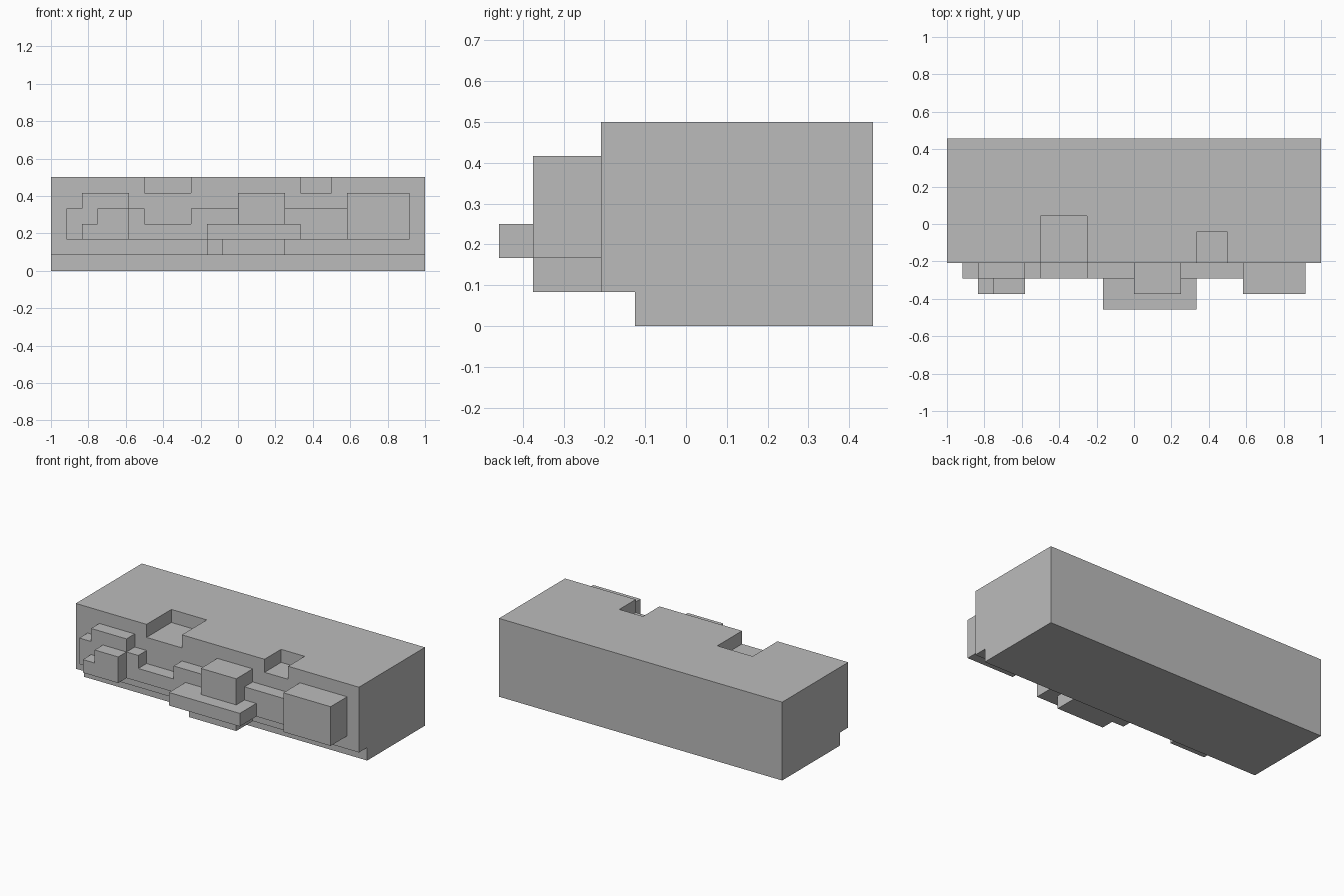
import bpy
import bmesh
from mathutils import Vector

U = 1 / 12  # grid module

if "Cube" in bpy.data.objects:
    bpy.data.objects.remove(bpy.data.objects["Cube"], do_unlink=True)

grey = bpy.data.materials.new("plain_grey")
grey.use_nodes = True
colour = (0.5, 0.5, 0.5, 1)
grey.diffuse_color = colour
grey.node_tree.nodes["Principled BSDF"].inputs["Base Color"].default_value = colour


def prism(name, outline, axis, start, end):
    """Extrude a flat outline along x or y, in grid modules."""
    def place(a, b, depth):
        return Vector((depth, a, b) if axis == "x" else (a, depth, b)) * U

    bm = bmesh.new()
    face = bm.faces.new([bm.verts.new(place(a, b, start)) for a, b in outline])
    side = bmesh.ops.extrude_face_region(bm, geom=[face])["geom"]
    shift = place(0, 0, end - start)
    verts = [v for v in side if isinstance(v, bmesh.types.BMVert)]
    bmesh.ops.translate(bm, verts=verts, vec=shift)
    bmesh.ops.recalc_face_normals(bm, faces=bm.faces)
    mesh = bpy.data.meshes.new(name)
    bm.to_mesh(mesh)
    bm.free()
    mesh.materials.append(grey)
    obj = bpy.data.objects.new(name, mesh)
    bpy.context.collection.objects.link(obj)
    return obj


def box(name, x0, x1, z0, z1, front, back=-2.5):
    return prism(name, [(x0, z0), (x1, z0), (x1, z1), (x0, z1)], "y", front, back)


# Main block with a recessed foot along the front
body = prism("body", [(-1.5, 0), (5.5, 0), (5.5, 6), (-2.5, 6), (-2.5, 1), (-1.5, 1)],
             "x", -12, 12)

# Two notches in the top front edge
for name, x0, x1, back in (("wide_notch", -6, -3, 0.5), ("narrow_notch", 4, 6, -0.5)):
    cutter = box(name, x0, x1, 5, 7, -4, back)
    cutter.hide_render = True
    cut = body.modifiers.new(name, "BOOLEAN")
    cut.operation = "DIFFERENCE"
    cut.solver = "EXACT"
    cut.object = cutter
    bpy.context.view_layer.objects.active = body
    bpy.ops.object.modifier_apply(modifier=name)
    bpy.data.objects.remove(cutter, do_unlink=True)

# Stepped layer against the front face
prism("front_layer", [(-11, 2), (-2, 2), (-2, 1), (-1, 1), (-1, 2), (7, 2), (7, 4),
                      (-3, 4), (-3, 3), (-6, 3), (-6, 4), (-7, 4), (-7, 5),
                      (-10, 5), (-10, 4), (-11, 4)], "y", -3.5, -2.5)

# Raised blocks
prism("right_stepped_block", [(-10, 2), (-7, 2), (-7, 4), (-9, 4), (-9, 3), (-10, 3)],
      "y", -4.5, -3.5)
box("left_block", 7, 11, 2, 5, -4.5)
box("middle_ledge", -2, 4, 2, 3, -5.5)
box("middle_upper_block", 0, 3, 3, 5, -4.5)
box("middle_lower_block", -1, 3, 1, 2, -4.5)
